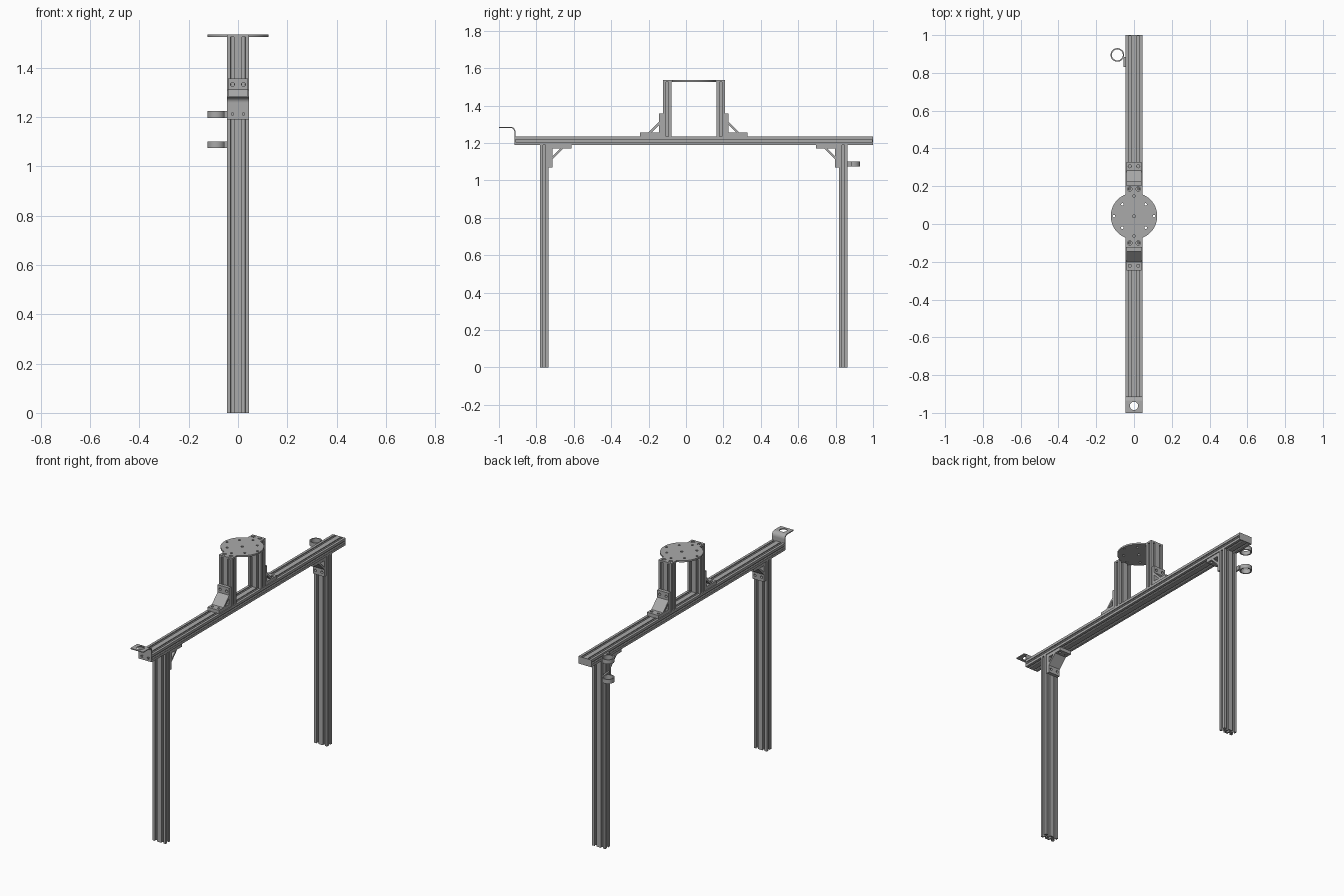
import bpy, bmesh
from math import cos, sin, pi, acos
from mathutils import Matrix, Vector

if "Cube" in bpy.data.objects:
    bpy.data.objects.remove(bpy.data.objects["Cube"], do_unlink=True)

GREY = (0.40, 0.40, 0.40, 1)
metal = bpy.data.materials.new("grey metal")
metal.use_nodes = True
metal.diffuse_color = GREY
metal.node_tree.nodes["Principled BSDF"].inputs["Base Color"].default_value = GREY

X, Y, Z = Vector((1, 0, 0)), Vector((0, 1, 0)), Vector((0, 0, 1))
parts = []


def arc(cx, cy, r, a0, a1, n):
    return [(cx + r * cos(a0 + (a1 - a0) * i / n), cy + r * sin(a0 + (a1 - a0) * i / n))
            for i in range(n + 1)]


def circle(cx, cy, r, n=16):
    return arc(cx, cy, r, 0, 2 * pi, n)[:-1]


def rect(u0, u1, v0, v1):
    return [(u0, v0), (u1, v0), (u1, v1), (u0, v1)]


def extrude(name, loops, depth, u, v, origin):
    """Fill the first loop, with the others as holes, and extrude about origin."""
    curve = bpy.data.curves.new(name, "CURVE")
    curve.dimensions = "2D"
    curve.fill_mode = "BOTH"
    curve.extrude = depth / 2
    for loop in loops:
        s = curve.splines.new("POLY")
        s.points.add(len(loop) - 1)
        for p, (a, b) in zip(s.points, loop):
            p.co = (a, b, 0, 1)
        s.use_cyclic_u = True
    tmp = bpy.data.objects.new(name, curve)
    bpy.context.collection.objects.link(tmp)
    dg = bpy.context.evaluated_depsgraph_get()
    mesh = bpy.data.meshes.new_from_object(tmp.evaluated_get(dg))
    bpy.data.objects.remove(tmp, do_unlink=True)
    bpy.data.curves.remove(curve)
    frame = Matrix((u, v, u.cross(v))).transposed().to_4x4()
    mesh.transform(Matrix.Translation(origin) @ frame)
    bm = bmesh.new()
    bm.from_mesh(mesh)
    bmesh.ops.remove_doubles(bm, verts=bm.verts, dist=1e-5)
    bmesh.ops.recalc_face_normals(bm, faces=bm.faces)
    bm.to_mesh(mesh)
    bm.free()
    mesh.materials.clear()
    mesh.materials.append(metal)
    mesh.name = name
    ob = bpy.data.objects.new(name, mesh)
    bpy.context.collection.objects.link(ob)
    parts.append(ob)
    return ob


# Slotted double rail section, two square cells side by side
CELL = 0.045
W = CELL * 2
MM = CELL / 20
HALF_SLOT = [(-3.1, 10), (-3.1, 8), (-5.5, 8), (-5.5, 6.5), (-3, 4)]
SLOT = HALF_SLOT + [(-a, b) for a, b in reversed(HALF_SLOT)]


def slot(cx, quarter):
    c, s = [(1, 0), (0, -1), (-1, 0), (0, 1)][quarter]
    return [(cx + a * c - b * s, a * s + b * c) for a, b in SLOT]


section = (slot(-10, 0) + slot(10, 0) + [(20, 10)] + slot(10, 1) + [(20, -10)]
           + slot(10, 2) + slot(-10, 2) + [(-20, -10)] + slot(-10, 3) + [(-20, 10)])
rail_loops = [[(a * MM, b * MM) for a, b in loop] for loop in
              (section, circle(-10, 0, 2.1), circle(10, 0, 2.1), rect(-3, 3, -6.5, 6.5))]


def rail(name, length, v, origin):
    extrude(name, rail_loops, length, X, v, origin)


LEG_TOP = 1.19
BEAM_TOP = LEG_TOP + CELL
PLATE_TOP, PLATE_T = 1.536, 0.01
FRONT, BACK = -0.912, 1.0
LEGS = {"front": -0.757, "back": 0.84}
POSTS = {"front": -0.101, "back": 0.185}

# Beam, legs and posts
rail("beam", BACK - FRONT - 0.006, Z, (0, (FRONT + BACK) / 2 - 0.003, LEG_TOP + CELL / 2))
extrude("beam_end_cap", [rect(-W / 2, W / 2, -CELL / 2, CELL / 2)], 0.006, X, Z,
        (0, BACK - 0.003, LEG_TOP + CELL / 2))
for side, y in LEGS.items():
    rail(side + "_leg", LEG_TOP, Y, (0, y, LEG_TOP / 2))
post_h = PLATE_TOP - PLATE_T - BEAM_TOP
for side, y in POSTS.items():
    rail(side + "_post", post_h, Y, (0, y, BEAM_TOP + post_h / 2))

# Corner brackets: two drilled flanges and a diagonal brace
ARM, THICK, BW = 0.122, 0.021, 0.08


def bracket(name, y, z, out, up):
    corner = Vector((0, y, z))
    o, n = Y * out, Z * up
    holes = [circle(s * CELL / 2, 0.098, 0.008) for s in (-1, 1)]
    extrude(name + "_flat_flange", [rect(-BW / 2, BW / 2, 0, ARM)] + holes, THICK,
            X, o, corner + n * THICK / 2)
    extrude(name + "_upright_flange", [rect(-BW / 2, BW / 2, THICK, ARM)] + holes, THICK,
            X, n, corner + o * THICK / 2)
    far, near = 0.077, 0.06
    extrude(name + "_brace", [[(far, THICK), (THICK, far), (THICK, near), (near, THICK)]],
            BW, o, n, corner)


h = CELL / 2
bracket("front_post_bracket", POSTS["front"] - h, BEAM_TOP, -1, 1)
bracket("back_post_bracket", POSTS["back"] + h, BEAM_TOP, 1, 1)
bracket("front_leg_bracket", LEGS["front"] + h, LEG_TOP, 1, -1)
bracket("back_leg_bracket", LEGS["back"] - h, LEG_TOP, -1, -1)

# Round mounting plate with a tab over each post
R = 0.123
mid = (POSTS["front"] + POSTS["back"]) / 2
reach = POSTS["back"] + h - mid
a = acos(W / 2 / R)
outline = (arc(0, 0, R, -a, a, 32) + [(W / 2, reach), (-W / 2, reach)]
           + arc(0, 0, R, pi - a, pi + a, 32) + [(-W / 2, -reach), (W / 2, -reach)])
holes = [circle(0, 0, 0.008)]
for i in range(8):
    r = 0.087 if i % 2 else 0.106
    holes.append(circle(r * cos(i * pi / 4), r * sin(i * pi / 4), 0.007))
bolts = [(sx * h, sy * (reach - h)) for sx in (-1, 1) for sy in (-1, 1)]
holes += [circle(bx, by, 0.012) for bx, by in bolts]
extrude("mounting_plate", [outline] + holes, PLATE_T, X, Y, (0, mid, PLATE_TOP - PLATE_T / 2))
for bx, by in bolts:
    extrude("plate_bolt", [circle(0, 0, 0.009), circle(0, 0, 0.004, 6)], 0.007, X, Y,
            (bx, mid + by, PLATE_TOP - PLATE_T + 0.0035))

# Bent hook plate on the front end of the beam
T, BEND = 0.006, 0.02
bend_z = 1.26
bend_y = FRONT - T - BEND
tip = -1.0
extrude("hook_upright", [rect(-W / 2, W / 2, LEG_TOP, bend_z)]
        + [circle(s * h, 1.21, 0.008) for s in (-1, 1)], T, X, Z, (0, FRONT - T / 2, 0))
extrude("hook_bend", [arc(0, 0, BEND + T, 0, pi / 2, 8) + arc(0, 0, BEND, pi / 2, 0, 8)],
        W, Y, Z, (0, bend_y, bend_z))
extrude("hook_shelf", [rect(-W / 2, W / 2, tip, bend_y), circle(0, -0.963, 0.022, 24)],
        T, X, Y, (0, 0, bend_z + BEND + T / 2))

# Cable rings on the right side, one on the beam and one on the back leg
for name, z in (("upper", 1.211), ("lower", 1.088)):
    extrude(name + "_cable_ring", [circle(-0.088, 0.895, 0.036, 32), circle(-0.088, 0.895, 0.029, 32)],
            0.027, X, Y, (0, 0, z))
    extrude(name + "_ring_tab", [rect(-0.056, -W / 2, 0.83, 0.885)], 0.027, X, Y, (0, 0, z))

# Smooth round surfaces, keep edges sharp
bpy.ops.object.select_all(action="DESELECT")
for ob in parts:
    ob.select_set(True)
bpy.context.view_layer.objects.active = parts[0]
bpy.ops.object.shade_smooth_by_angle(angle=pi / 6)
